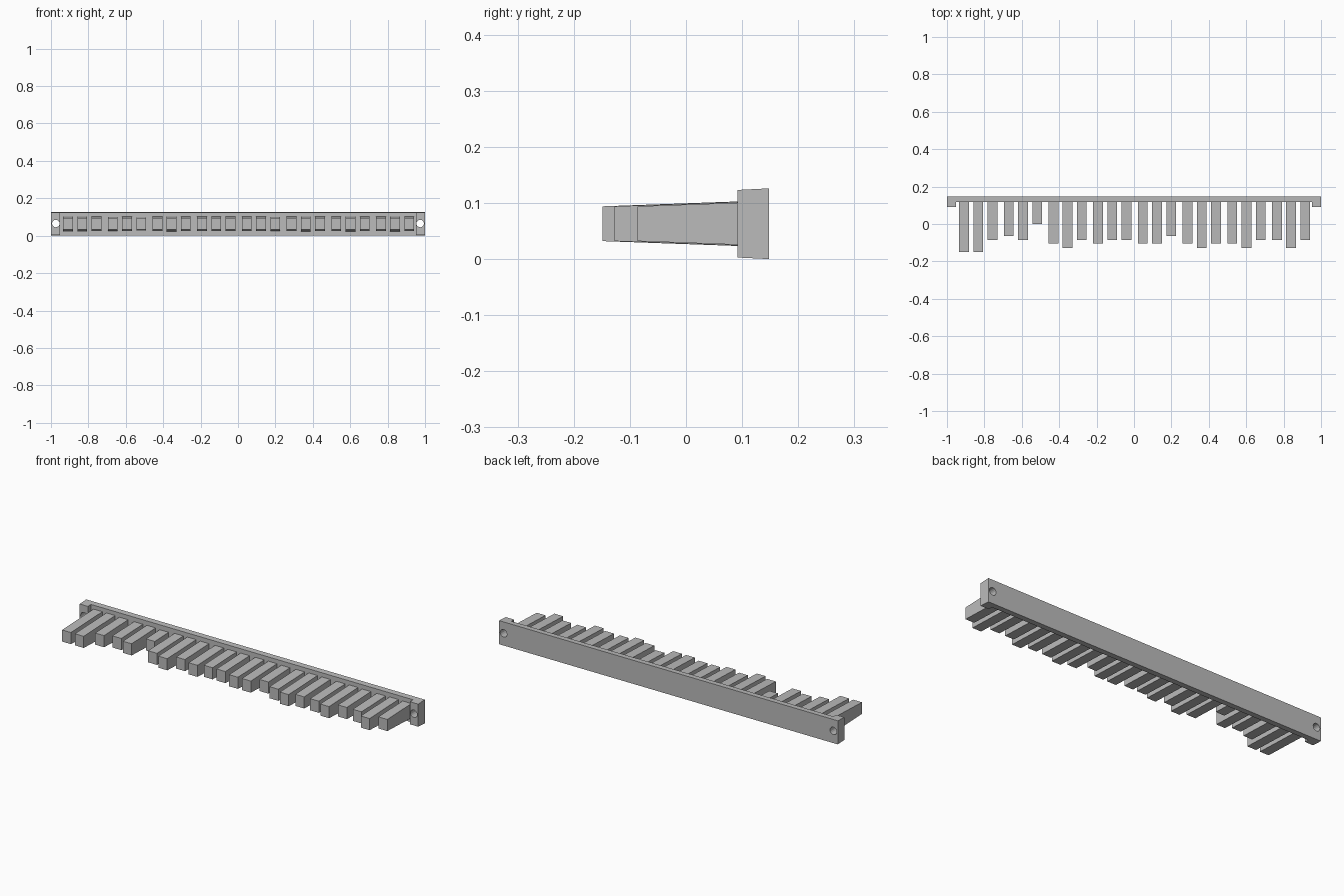
import bpy
import bmesh
from math import radians

cube = bpy.data.objects.get("Cube")
if cube:
    bpy.data.objects.remove(cube)

grey = bpy.data.materials.new("plain_grey")
grey.use_nodes = True
colour = (0.5, 0.5, 0.5, 1)
grey.diffuse_color = colour
grey.node_tree.nodes["Principled BSDF"].inputs["Base Color"].default_value = colour

MID_Z = 0.063


def drafted_prism(name, outline, half_height):
    """Extrude a plan outline; half_height(y) gives the sloped top and bottom."""
    bm = bmesh.new()
    face = bm.faces.new([bm.verts.new((x, y, MID_Z - half_height(y))) for x, y in outline])
    top = bmesh.ops.extrude_face_region(bm, geom=[face])["geom"]
    for v in top:
        if isinstance(v, bmesh.types.BMVert):
            v.co.z = MID_Z + half_height(v.co.y)
    bmesh.ops.recalc_face_normals(bm, faces=bm.faces)
    mesh = bpy.data.meshes.new(name)
    bm.to_mesh(mesh)
    bm.free()
    mesh.materials.append(grey)
    obj = bpy.data.objects.new(name, mesh)
    bpy.context.collection.objects.link(obj)
    return obj


# Back rail with a forward block at each end
BACK, FRONT, BLOCK, INNER = 0.148, 0.117, 0.092, 0.951
right_half = [(-1, BACK), (-1, BLOCK), (-INNER, BLOCK), (-INNER, FRONT)]
left_half = [(-x, y) for x, y in reversed(right_half)]
rail = drafted_prism("back_rail", right_half + left_half,
                     lambda y: 0.063 - 0.05 * (BACK - y))

# Screw holes through the end blocks
for side in (-1, 1):
    bpy.ops.mesh.primitive_cylinder_add(vertices=16, radius=0.02, depth=0.2,
                                        location=(side * 0.974, 0.12, 0.065),
                                        rotation=(radians(90), 0, 0))
    cutter = bpy.context.object
    cutter.name = "hole_cutter"
    cutter.hide_render = True
    cutter.data.materials.append(grey)
    bpy.context.view_layer.objects.active = rail
    mod = rail.modifiers.new("screw_hole", "BOOLEAN")
    mod.operation = "DIFFERENCE"
    mod.solver = "EXACT"
    mod.object = cutter
    bpy.ops.object.modifier_apply(modifier=mod.name)
    bpy.data.objects.remove(cutter)

# Tapered fingers in groups of three; each letter picks a tip position
TIPS = {"a": -0.149, "b": -0.127, "c": -0.105, "d": -0.086, "e": -0.065, "f": 0.0}
PATTERN = "aad edf cbd cdd cce cbc cbd dbd"
for g, group in enumerate(PATTERN.split()):
    for i, letter in enumerate(group):
        x = -0.909 + g * 0.239 + i * 0.076
        tip = TIPS[letter]
        w = 0.026
        outline = [(x - w, tip), (x + w, tip), (x + w, FRONT + 0.005), (x - w, FRONT + 0.005)]
        drafted_prism(f"finger_{g * 3 + i + 1}", outline,
                      lambda y, t=tip: 0.031 + 0.036 * (y - t))
